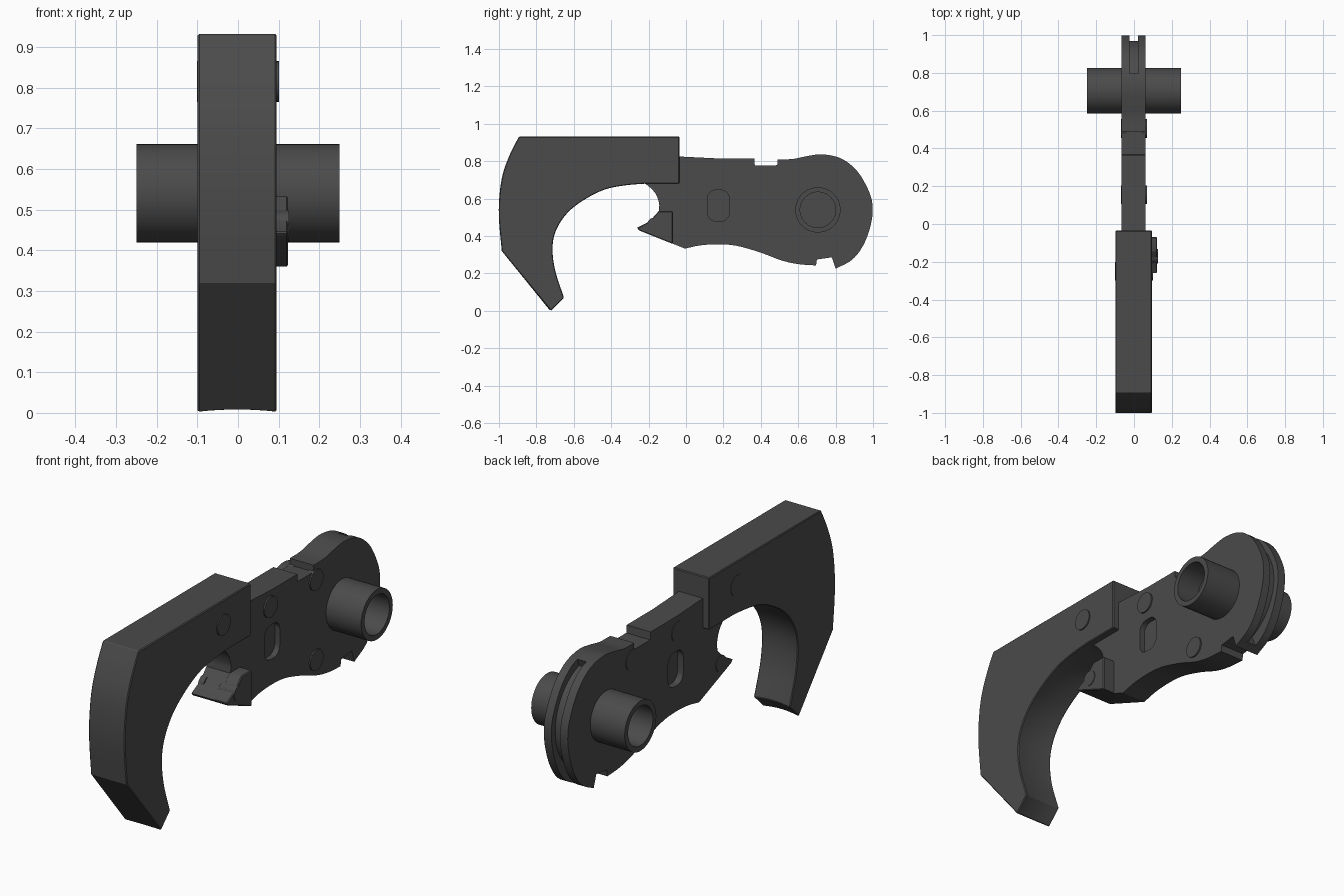
import bpy, bmesh, math
from mathutils import Vector

cube = bpy.data.objects.get("Cube")
if cube:
    bpy.data.objects.remove(cube, do_unlink=True)

steel = bpy.data.materials.new("dark_grey_steel")
steel.use_nodes = True
GREY = (0.07, 0.07, 0.07, 1)
steel.diffuse_color = GREY
steel.node_tree.nodes["Principled BSDF"].inputs["Base Color"].default_value = GREY


def spline(points, steps=5):
    """Smooth curve through (y, z) points."""
    p = [Vector(q) for q in points]
    p = [2 * p[0] - p[1]] + p + [2 * p[-1] - p[-2]]
    out = []
    for a, b, c, d in zip(p, p[1:], p[2:], p[3:]):
        for i in range(steps):
            t = i / steps
            out.append(0.5 * (2 * b + (c - a) * t + (2 * a - 5 * b + 4 * c - d) * t * t
                              + (3 * b - a - 3 * c + d) * t ** 3))
    return out + [p[-2]]


def arc(centre, radius, start, end, steps):
    angles = [math.radians(start + (end - start) * i / steps) for i in range(steps + 1)]
    return [Vector((centre[0] + radius * math.cos(a), centre[1] + radius * math.sin(a)))
            for a in angles]


def prism(name, outline, x0, x1, slices=1, shift=None):
    """Side outline carried along x, optionally reshaped by shift(index, u)."""
    bm = bmesh.new()
    rings = []
    for s in range(slices + 1):
        u = s / slices
        x = x0 + (x1 - x0) * u
        ring = []
        for i, p in enumerate(outline):
            q = Vector(p) + (shift(i, u) if shift else Vector((0, 0)))
            ring.append(bm.verts.new((x, q.x, q.y)))
        rings.append(ring)
    n = len(outline)
    for a, b in zip(rings, rings[1:]):
        for i in range(n):
            j = (i + 1) % n
            bm.faces.new((a[i], a[j], b[j], b[i]))
    bm.faces.new(rings[0])
    bm.faces.new(rings[-1])
    bmesh.ops.recalc_face_normals(bm, faces=bm.faces)
    mesh = bpy.data.meshes.new(name)
    bm.to_mesh(mesh)
    bm.free()
    mesh.materials.append(steel)
    obj = bpy.data.objects.new(name, mesh)
    bpy.context.collection.objects.link(obj)
    return obj


def finish(obj, cutters=(), bevel=0):
    """Cut, soften the edges and shade one part."""
    bpy.ops.object.select_all(action='DESELECT')
    bpy.context.view_layer.objects.active = obj
    obj.select_set(True)
    if bevel:
        mod = obj.modifiers.new("soft_edges", 'BEVEL')
        mod.width = bevel
        mod.limit_method = 'ANGLE'
        mod.angle_limit = math.radians(40)
        bpy.ops.object.modifier_apply(modifier=mod.name)
    for cutter in cutters:
        mod = obj.modifiers.new("cut", 'BOOLEAN')
        mod.operation = 'DIFFERENCE'
        mod.solver = 'EXACT'
        mod.object = cutter
        bpy.ops.object.modifier_apply(modifier=mod.name)
        bpy.data.objects.remove(cutter, do_unlink=True)
    bpy.ops.object.shade_smooth_by_angle(angle=math.radians(30))
    return obj


def disc(name, centre, radius, x0, x1, sides=32):
    return prism(name, arc(centre, radius, 0, 360, sides)[:-1], x0, x1)


# Hook: straight spine, bowed nose and a slightly hollow inner curve
inner = spline([(-.22, .68), (-.33, .67), (-.435, .648), (-.54, .596), (-.63, .527),
                (-.69, .44), (-.713, .345), (-.70, .22), (-.652, .07)])
nose = spline([(-.985, .32), (-1, .49), (-.998, .61), (-.98, .73), (-.94, .84), (-.893, .932)])
tip = [Vector((-.722, 0))]
hook_outline = [Vector((-.035, .932)), Vector((-.035, .68))] + inner + tip + nose
first, last = 2, 2 + len(inner)


def hollow(i, u):
    depth = .008 * (1 - (2 * u - 1) ** 2)
    if first < i <= last:
        t = (i - first) / (last - first)
        return Vector((-t, 1 - t * .3)) * depth
    return Vector((0, 0))


finish(prism("hook", hook_outline, -.099, .095, 8, hollow), bevel=.004)

# Body plate with its throat, tooth, top notch and rounded rear end
throat = spline([(-.26, .70), (-.214, .677), (-.165, .63), (-.144, .575), (-.146, .53)])
tooth_front = [(-.195, .478), (-.262, .444), (-.25, .43)]
belly = spline([(-.005, .333), (.075, .35), (.17, .356), (.27, .348), (.395, .313),
                (.51, .27), (.6, .25), (.695, .243)])
rear = spline([(.80, .225), (.89, .275), (.95, .355), (.988, .46), (.998, .553), (.98, .634),
               (.925, .735), (.86, .797), (.797, .826), (.717, .837), (.64, .826),
               (.57, .812), (.49, .81)])
body_outline = ([(-.26, .825)] + throat + tooth_front + belly + [(.70, .275), (.78, .286)]
                + rear + [(.49, .778), (.368, .778), (.365, .815), (.17, .815), (-.03, .825)])

PIVOT = (.705, .54)
groove = prism("groove_cutter", arc(PIVOT, .4, -66, 72, 40) + arc(PIVOT, .263, 72, -66, 40),
               -.025, .022)
slot_outline = []
for k, (sy, sz) in enumerate(((1, 1), (-1, 1), (-1, -1), (1, -1))):
    slot_outline += arc((.173 + sy * .013, .563 + sz * .038), .045, 90 * k, 90 * k + 90, 6)
slots = [prism("slot_cutter", slot_outline, s * .035, s * .2) for s in (-1, 1)]
finish(prism("body", body_outline, -.066, .062), [groove] + slots)

# Thicker tooth pad on the left side
tooth_outline = [(-.07, .533)] + [(-.146, .533)] + tooth_front + [(-.07, .358)]
finish(prism("tooth_pad", tooth_outline, .055, .123), bevel=.004)

# Hollow pivot bosses and rivet heads on both sides
for side, label in ((1, "left"), (-1, "right")):
    bore = disc("bore_cutter", PIVOT, .095, side * .13, side * .4, 48)
    finish(disc("pivot_boss_" + label, PIVOT, .121, side * .03, side * .25, 48), [bore])
    for name, centre, face in (("front_upper", (.155, .738), .069),
                               ("rear_upper", (.505, .735), .069),
                               ("rear_lower", (.505, .348), .069),
                               ("hook", (-.25, .815), .101),
                               ("tooth", (-.17, .46), .126 if side > 0 else .069)):
        radius = .038 if name == "tooth" else .05
        finish(disc(name + "_rivet_" + label, centre, radius, side * .04, side * face))
